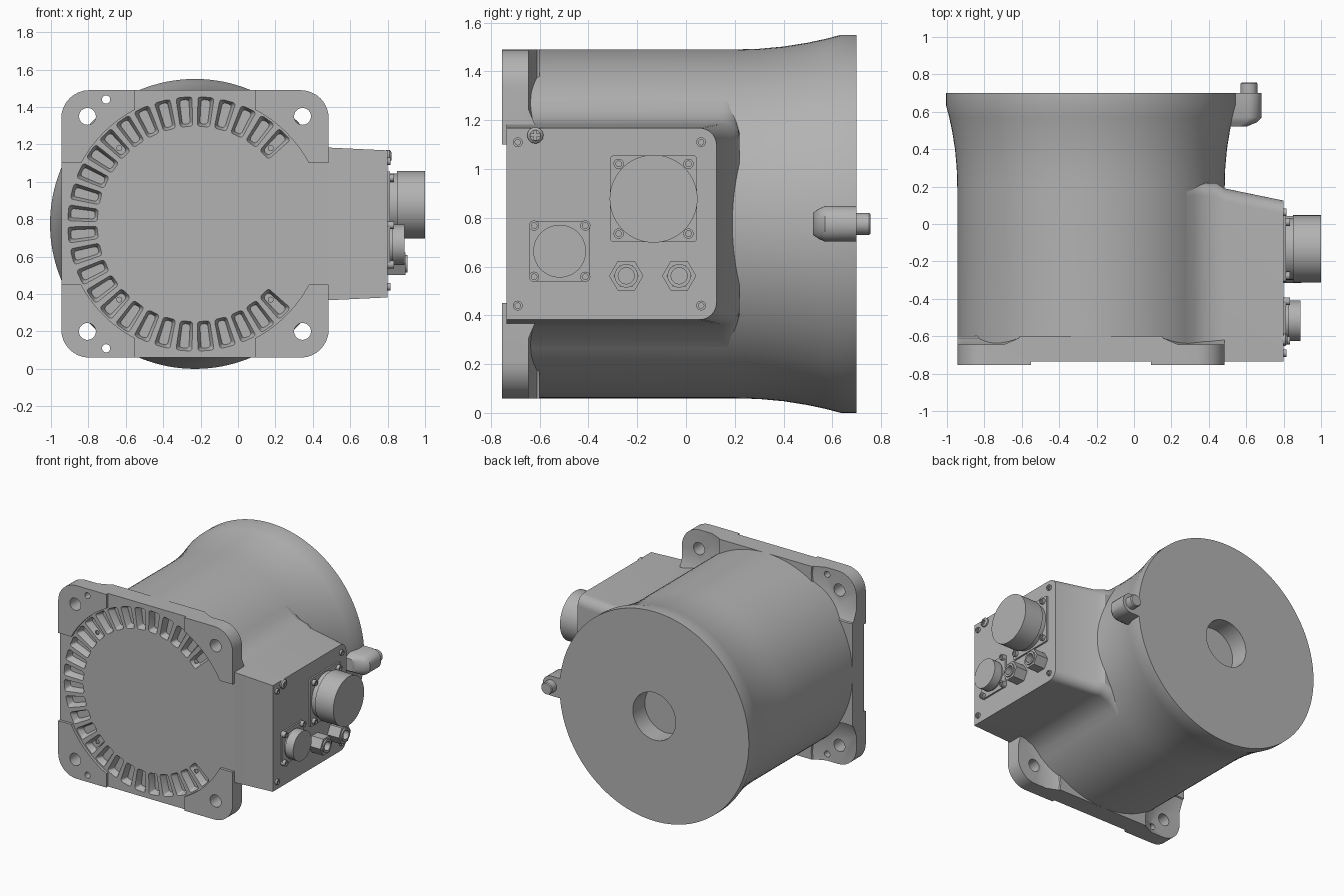
import bpy, bmesh, math
from mathutils import Matrix, Vector

if "Cube" in bpy.data.objects:
    bpy.data.objects.remove(bpy.data.objects["Cube"])

grey = bpy.data.materials.new("cast_grey")
grey.use_nodes = True
TONE = (0.45, 0.45, 0.45, 1)
grey.diffuse_color = TONE
grey.node_tree.nodes["Principled BSDF"].inputs["Base Color"].default_value = TONE

CX, CZ = -0.23, 0.775          # main axis of the housing
FACE = 0.8                     # outer face of the connector box


def finish(name, bm, angle=30):
    bmesh.ops.remove_doubles(bm, verts=bm.verts, dist=1e-5)
    bmesh.ops.recalc_face_normals(bm, faces=bm.faces)
    mesh = bpy.data.meshes.new(name)
    bm.to_mesh(mesh)
    bm.free()
    mesh.materials.append(grey)
    ob = bpy.data.objects.new(name, mesh)
    bpy.context.collection.objects.link(ob)
    smooth(ob, angle)
    return ob


def smooth(ob, angle=30):
    bpy.ops.object.select_all(action='DESELECT')
    ob.select_set(True)
    bpy.context.view_layer.objects.active = ob
    bpy.ops.object.shade_smooth_by_angle(angle=math.radians(angle))


def add_loft(bm, rings, closed=False):
    """Skin a list of point rings; cap the ends unless the section closes."""
    loops = [[bm.verts.new(p) for p in ring] for ring in rings]
    n = len(loops[0])
    pairs = list(zip(loops, loops[1:])) + ([(loops[-1], loops[0])] if closed else [])
    for a, b in pairs:
        for i in range(n):
            j = (i + 1) % n
            bm.faces.new((a[i], a[j], b[j], b[i]))
    if not closed:
        bm.faces.new(loops[0])
        bm.faces.new(loops[-1])


def add_turned(bm, profile, origin, axis, segs=32, closed=False):
    """Turn (radius, height) points around the x or y axis."""
    rings = []
    for r, h in profile:
        ring = []
        for i in range(segs):
            a = math.tau * i / segs
            u, v = r * math.cos(a), r * math.sin(a)
            ring.append(Vector(origin) + Vector((h, u, v) if axis == 'x' else (u, h, v)))
        rings.append(ring)
    add_loft(bm, rings, closed)


def turned(name, profile, origin, axis, segs=32, closed=False):
    bm = bmesh.new()
    add_turned(bm, profile, origin, axis, segs, closed)
    return finish(name, bm)


def add_box(bm, lo, hi):
    mid = [(a + b) / 2 for a, b in zip(lo, hi)]
    size = [b - a for a, b in zip(lo, hi)]
    bmesh.ops.create_cube(bm, size=1, matrix=Matrix.Translation(mid) @ Matrix.Diagonal((*size, 1)))


def box(name, lo, hi):
    bm = bmesh.new()
    add_box(bm, lo, hi)
    return finish(name, bm)


def rounded(u0, u1, v0, v1, radii, steps=8):
    """Rounded rectangle; radii run counter-clockwise from the high corner."""
    pts = []
    corners = [(u1, v1, -1, -1), (u0, v1, 1, -1), (u0, v0, 1, 1), (u1, v0, -1, 1)]
    for k, ((u, v, su, sv), r) in enumerate(zip(corners, radii)):
        for i in range(steps + 1):
            a = math.pi / 2 * (k + i / steps)
            pts.append((u + r * (su + math.cos(a)), v + r * (sv + math.sin(a))))
    return pts


def cut(ob, bm):
    """Subtract a cutter and bake the result."""
    tool = finish("cutter", bm)
    tool.hide_render = True
    mod = ob.modifiers.new("cut", 'BOOLEAN')
    mod.operation, mod.solver, mod.object = 'DIFFERENCE', 'EXACT', tool
    bpy.context.view_layer.objects.active = ob
    bpy.ops.object.modifier_apply(modifier=mod.name)
    bpy.data.objects.remove(tool)


# Flared drum with a blind bore in its rear face
drum = [(0.70, -0.66), (0.715, -0.65), (0.715, 0.2), (0.718, 0.3), (0.727, 0.4), (0.743, 0.5),
        (0.758, 0.57), (0.775, 0.635), (0.775, 0.70), (0.175, 0.70), (0.175, 0.56)]
turned("drum_housing", drum, (CX, 0, CZ), 'y', 128)

# Front flange
outline = rounded(-0.945, 0.485, 0.06, 1.49, [0.15] * 4)
bm = bmesh.new()
add_loft(bm, [[(x, y, z) for x, z in outline] for y in (-0.755, -0.6)])
flange = finish("front_flange", bm)

# Lower the face between the four corner pads
for lo, hi in [((-0.55, -1, -1), (0.09, -0.735, 3)), ((-2, -1, 0.45), (2, -0.735, 1.10))]:
    bm = bmesh.new()
    add_box(bm, lo, hi)
    cut(flange, bm)
bm = bmesh.new()
add_turned(bm, [(0.69, -1), (0.69, -0.735)], (CX, 0, CZ), 'y', 128)
cut(flange, bm)

# Corner pockets at the back, then the mounting holes
signs = [(sx, sz) for sx in (-1, 1) for sz in (-1, 1)]
bm = bmesh.new()
for sx, sz in signs:
    add_turned(bm, [(0.2, -0.645), (0.28, -0.61), (0.33, -0.5)], (CX + sx * 0.66, 0, CZ + sz * 0.66), 'y', 48)
cut(flange, bm)
bm = bmesh.new()
for sx, sz in signs:
    add_turned(bm, [(0.045, -1), (0.045, 0)], (CX + sx * 0.575, 0, CZ + sz * 0.575), 'y')
for sz in (-1, 1):
    add_turned(bm, [(0.022, -1), (0.022, -0.5)], (-0.705, 0, CZ + sz * 0.665), 'y', 20)
cut(flange, bm)

# Ring of tapered cooling slots, left open on the connector side
bm = bmesh.new()
for k in range(28):
    turn = Matrix.Translation((CX, 0, CZ)) @ Matrix.Rotation(-math.radians(45 + 10 * k), 4, 'Y')
    rings = []
    for y, inset in ((-0.8, 0), (-0.735, 0), (-0.715, 0.008), (-0.685, 0.014)):
        r0, r1 = 0.522 + inset, 0.68 - inset
        shape = rounded(r0, r1, -0.035 + inset, 0.035 - inset, [0.015] * 4, 3)
        rings.append([turn @ Vector((r, y, w * (0.95 + (r - 0.52) * 1.8))) for r, w in shape])
    add_loft(bm, rings)
cut(flange, bm)
smooth(flange)

# Small face screws beside the slots
for sx, sz in signs:
    turned("face_screw", [(0.016, -0.735), (0.016, -0.74), (0.011, -0.74), (0.011, -0.736)],
           (CX + sx * 0.405, 0, CZ + sz * 0.405), 'y', 16)

# Connector box with draft, flaring into the drum
levels = [(0.28, 0.505, 0.22, -0.73), (0.32, 0.467, 0.22, -0.73), (0.37, 0.432, 0.22, -0.73),
          (0.44, 0.412, 0.22, -0.73), (0.485, 0.408, 0.19, -0.735), (FACE, 0.393, 0.125, -0.735)]
bm = bmesh.new()
add_loft(bm, [[(x, y, z) for y, z in rounded(front, back, CZ - h, CZ + h, [0.07, 0, 0, 0.07])]
              for x, h, back, front in levels])
finish("connector_box", bm)


# Socket-head screws on the box face
def socket_screw(name, y, z, r, top):
    turned(name, [(r, FACE - 0.01), (r, top), (r * 0.55, top), (r * 0.55, top - 0.008)], (0, y, z), 'x', 20)


for y in (-0.69, 0.062):
    for z in (0.44, 1.11):
        socket_screw("cover_screw", y, z, 0.02, 0.815)

# Cross-head screw
screw = turned("cross_head_screw", [(0.033, FACE - 0.01), (0.033, 0.81), (0.022, 0.82)], (0, -0.618, 1.138), 'x')
for dy, dz in ((0.02, 0.005), (0.005, 0.02)):
    bm = bmesh.new()
    add_box(bm, (0.812, -0.618 - dy, 1.138 - dz), (0.9, -0.618 + dy, 1.138 + dz))
    cut(screw, bm)
smooth(screw)

# Round connectors on square plates
for label, y, z, half, pitch, r, neck, end in [
        ("large", -0.133, 0.878, 0.178, 0.143, 0.18, 0.85, 1.0),
        ("small", -0.518, 0.663, 0.124, 0.105, 0.108, 0.825, 0.89)]:
    bm = bmesh.new()
    plate = rounded(y - half, y + half, z - half, z + half, [0.015] * 4, 3)
    add_loft(bm, [[(x, u, v) for u, v in plate] for x in (FACE - 0.01, 0.812)])
    finish(label + "_connector_plate", bm)
    turned(label + "_connector", [(r * 0.92, FACE), (r * 0.92, neck), (r, neck), (r, end)], (0, y, z), 'x', 64)
    for sy, sz in signs:
        socket_screw(label + "_connector_screw", y + sy * pitch, z + sz * pitch, 0.021, 0.835)

# Hexagonal pipe fittings
for y in (-0.245, -0.028):
    turned("hex_fitting", [(0.07, FACE - 0.01), (0.07, 0.895), (0.05, 0.895), (0.05, 0.82)],
           (0, y, 0.562), 'x', 6)
    turned("fitting_sleeve", [(0.048, FACE), (0.048, 0.905), (0.033, 0.905), (0.033, 0.83)],
           (0, y, 0.562), 'x', 32)

# Rear side lug and its pin
bm = bmesh.new()
rings = []
for y, r, grow in ((0.52, 0.045, -0.055), (0.545, 0.062, -0.012), (0.57, 0.073, 0), (0.70, 0.073, 0)):
    shape = rounded(0.4, 0.61 + grow + r, CZ - r, CZ + r, [r * 0.95, 0, 0, r * 0.95])
    rings.append([(x, y, z) for x, z in shape])
add_loft(bm, rings)
finish("side_lug", bm, 40)
turned("lug_pin", [(0.045, 0.69), (0.045, 0.75), (0.04, 0.757)], (0.615, 0, CZ), 'y')
